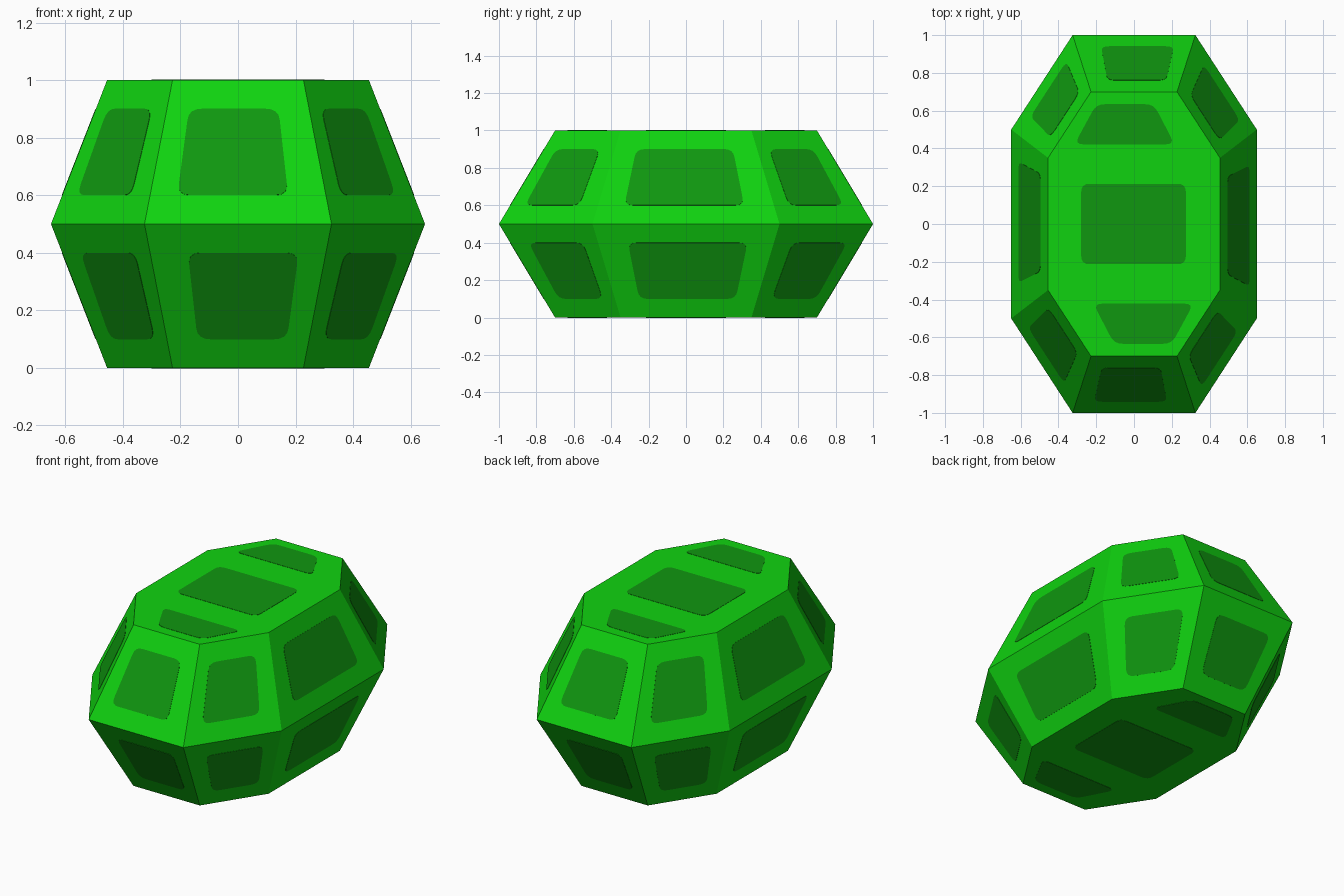
import bpy, bmesh
from mathutils import Vector

if "Cube" in bpy.data.objects:
    bpy.data.objects.remove(bpy.data.objects["Cube"])


def material(name, rgb):
    m = bpy.data.materials.new(name)
    m.diffuse_color = (*rgb, 1)
    m.use_nodes = True
    m.node_tree.nodes["Principled BSDF"].inputs["Base Color"].default_value = m.diffuse_color
    return m


BASE = material("bright green", (0.005, 0.65, 0.005))
DARK = material("dark green", (0.005, 0.31, 0.005))
LIFT = 0.0015   # how far the painted plates stand off the body


def add_object(name, bm, mat):
    me = bpy.data.meshes.new(name)
    bm.to_mesh(me)
    bm.free()
    me.materials.append(mat)
    ob = bpy.data.objects.new(name, me)
    bpy.context.collection.objects.link(ob)


# Eight corners of the girdle, counter-clockwise from the front edge
quarter = [(0.325, -1.0), (0.65, -0.5), (0.65, 0.5), (0.325, 1.0)]
outline = quarter + [(-x, -y) for x, y in quarter]


def ring(scale, z):
    return [Vector((x * scale, y * scale, z)) for x, y in outline]


# Gem body: small octagon, wide girdle, small octagon
rings = [ring(0.7, 0), ring(1, 0.5), ring(0.7, 1)]
bm = bmesh.new()
rows = [[bm.verts.new(p) for p in r] for r in rings]
for lower, upper in zip(rows, rows[1:]):
    for i in range(8):
        j = (i + 1) % 8
        bm.faces.new((lower[i], lower[j], upper[j], upper[i]))
bm.faces.new(rows[2])
bm.faces.new(rows[0][::-1])
add_object("gem_body", bm, BASE)


def rounded(corners, radius=0.045, steps=4):
    """Round the corners of a flat polygon with short curves."""
    pts = []
    n = len(corners)
    for i, c in enumerate(corners):
        a = c + (corners[i - 1] - c).normalized() * radius
        b = c + (corners[(i + 1) % n] - c).normalized() * radius
        for k in range(steps + 1):
            t = k / steps
            pts.append(a * (1 - t) ** 2 + c * 2 * t * (1 - t) + b * t * t)
    return pts


def plate(bm, corners):
    """Thin rounded plate lying on a body face; corners go counter-clockwise."""
    n = (corners[1] - corners[0]).cross(corners[2] - corners[0]).normalized()
    pts = rounded(corners)
    top = [bm.verts.new(p + n * LIFT) for p in pts]
    low = [bm.verts.new(p - n * LIFT) for p in pts]
    bm.faces.new(top)
    bm.faces.new(low[::-1])
    for i in range(len(pts)):
        j = (i + 1) % len(pts)
        bm.faces.new((low[i], low[j], top[j], top[i]))


def on_face(quad, u, v):
    a, b, c, d = quad
    return a.lerp(b, u).lerp(d.lerp(c, u), v)


# Side panels, shifted a little left on the upper faces, right on the lower ones
def side_panels(name, lower, upper, flip):
    bm = bmesh.new()
    for i in range(8):
        j = (i + 1) % 8
        quad = (lower[i], lower[j], upper[j], upper[i])
        # diagonal, long side, diagonal, end face
        u0, u1 = ((0.17, 0.79), (0.15, 0.83), (0.17, 0.79), (0.155, 0.785))[i % 4]
        if flip:
            u0, u1 = 1 - u1, 1 - u0
        plate(bm, [on_face(quad, u, v) for u, v in
                   ((u0, 0.2), (u1, 0.2), (u1, 0.8), (u0, 0.8))])
    add_object(name, bm, DARK)


side_panels("lower_side_panels", rings[0], rings[1], True)
side_panels("upper_side_panels", rings[1], rings[2], False)

# Cap panels: a middle rectangle and a trapezoid toward each end
middle = [(-0.28, -0.213), (0.275, -0.213), (0.275, 0.213), (-0.28, 0.213)]
back = [(-0.315, 0.422), (0.215, 0.422), (0.105, 0.634), (-0.20, 0.634)]
front = [(-x, -y) for x, y in back]
for name, z in (("top_panels", 1), ("bottom_panels", 0)):
    bm = bmesh.new()
    for shape in (middle, back, front):
        pts = [Vector((x, y, z)) for x, y in shape]
        plate(bm, pts if z else pts[::-1])
    add_object(name, bm, DARK)
